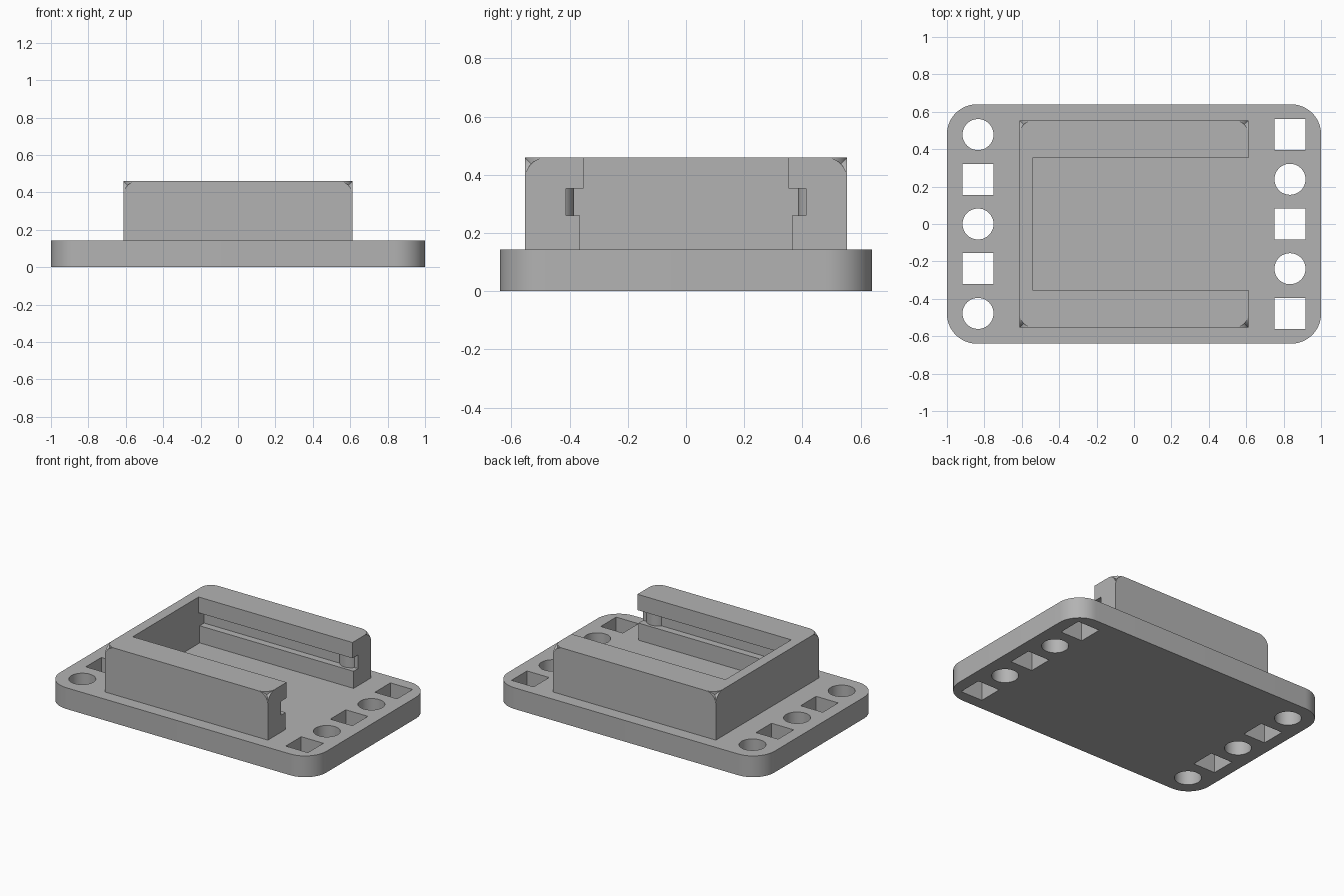
import bpy, bmesh
from math import sin, cos, pi, radians

old = bpy.data.objects.get("Cube")
if old:
    bpy.data.objects.remove(old, do_unlink=True)

grey = bpy.data.materials.new("matte_grey")
grey.use_nodes = True
colour = (0.45, 0.45, 0.45, 1)
grey.diffuse_color = colour
grey.node_tree.nodes["Principled BSDF"].inputs["Base Color"].default_value = colour


def prism(name, outline, axis, low, high):
    """Extrude a 2D outline along axis 0, 1 or 2."""
    bm = bmesh.new()
    rings = []
    for depth in (low, high):
        ring = []
        for point in outline:
            co = list(point)
            co.insert(axis, depth)
            ring.append(bm.verts.new(co))
        bm.faces.new(ring)
        rings.append(ring)
    a, b = rings
    for i in range(len(a)):
        j = (i + 1) % len(a)
        bm.faces.new((a[i], a[j], b[j], b[i]))
    bmesh.ops.recalc_face_normals(bm, faces=bm.faces)
    mesh = bpy.data.meshes.new(name)
    bm.to_mesh(mesh)
    bm.free()
    mesh.materials.append(grey)
    obj = bpy.data.objects.new(name, mesh)
    bpy.context.collection.objects.link(obj)
    return obj


def rect(x0, x1, y0, y1):
    return [(x0, y0), (x1, y0), (x1, y1), (x0, y1)]


def circle(x, y, r, n=48):
    return [(x + r * cos(2 * pi * i / n), y + r * sin(2 * pi * i / n)) for i in range(n)]


def rounded_rect(hx, hy, r, n=12):
    points = []
    for k, (sx, sy) in enumerate([(1, 1), (-1, 1), (-1, -1), (1, -1)]):
        for i in range(n + 1):
            t = (k + i / n) * pi / 2
            points.append((sx * (hx - r) + r * cos(t), sy * (hy - r) + r * sin(t)))
    return points


def activate(obj):
    bpy.ops.object.select_all(action="DESELECT")
    obj.select_set(True)
    bpy.context.view_layer.objects.active = obj


def cut(obj, cutter):
    cutter.hide_render = True
    mod = obj.modifiers.new("cut", "BOOLEAN")
    mod.operation, mod.solver, mod.object = "DIFFERENCE", "EXACT", cutter
    activate(obj)
    bpy.ops.object.modifier_apply(modifier=mod.name)
    bpy.data.objects.remove(cutter, do_unlink=True)


# Base plate with alternating round and square through holes
BASE_TOP, HOLE = 0.144, 0.083
base = prism("base_plate", rounded_rect(1, 0.64, 0.16), 2, 0, BASE_TOP)
for side in (-1, 1):
    for row in range(-2, 3):
        x, y = side * 0.834, row * 0.239
        is_round = (row % 2 == 0) == (side < 0)
        shape = circle(x, y, HOLE) if is_round else rect(x - HOLE, x + HOLE, y - HOLE, y + HOLE)
        cut(base, prism("hole_cutter", shape, 2, -0.1, 0.3))

# Raised holder, open at the right-hand end
HX, HY, TOP, R = 0.612, 0.554, 0.46, 0.075
holder = prism("holder", rect(-HX, HX, -HY, HY), 2, 0.1, TOP)

# Stepped channel with a slot along each side
half = [(0.365, 0.05), (0.365, 0.26), (0.413, 0.26), (0.413, 0.353), (0.353, 0.353), (0.353, 0.6)]
channel = half + [(-y, z) for y, z in reversed(half)]
cut(holder, prism("channel_cutter", channel, 0, -0.543, 0.8))

# Top corners softened on all three faces while long edges stay sharp
for sx in (-1, 1):
    for sy in (-1, 1):
        c = (sx * (HX - R), sy * (HY - R), TOP - R)
        far = (c[0] + sx * 0.1, c[1] + sy * 0.1)
        corner = prism("corner_cutter", rect(c[0], far[0], c[1], far[1]), 2, c[2], c[2] + 0.1)
        for axis in range(3):
            u, v = [c[i] for i in range(3) if i != axis]
            cut(corner, prism("corner_round", circle(u, v, R), axis, c[axis] - 0.2, c[axis] + 0.2))
        cut(holder, corner)

# Retaining bumps near the open end of each slot
bumps = [prism(name, circle(0.53, s * 0.455, 0.07), 2, 0.25, 0.365)
         for name, s in (("left_bump", 1), ("right_bump", -1))]
bumps[0].name, bumps[1].name = "back_bump", "front_bump"

for obj in [base, holder] + bumps:
    activate(obj)
    bpy.ops.object.shade_smooth_by_angle(angle=radians(30))
